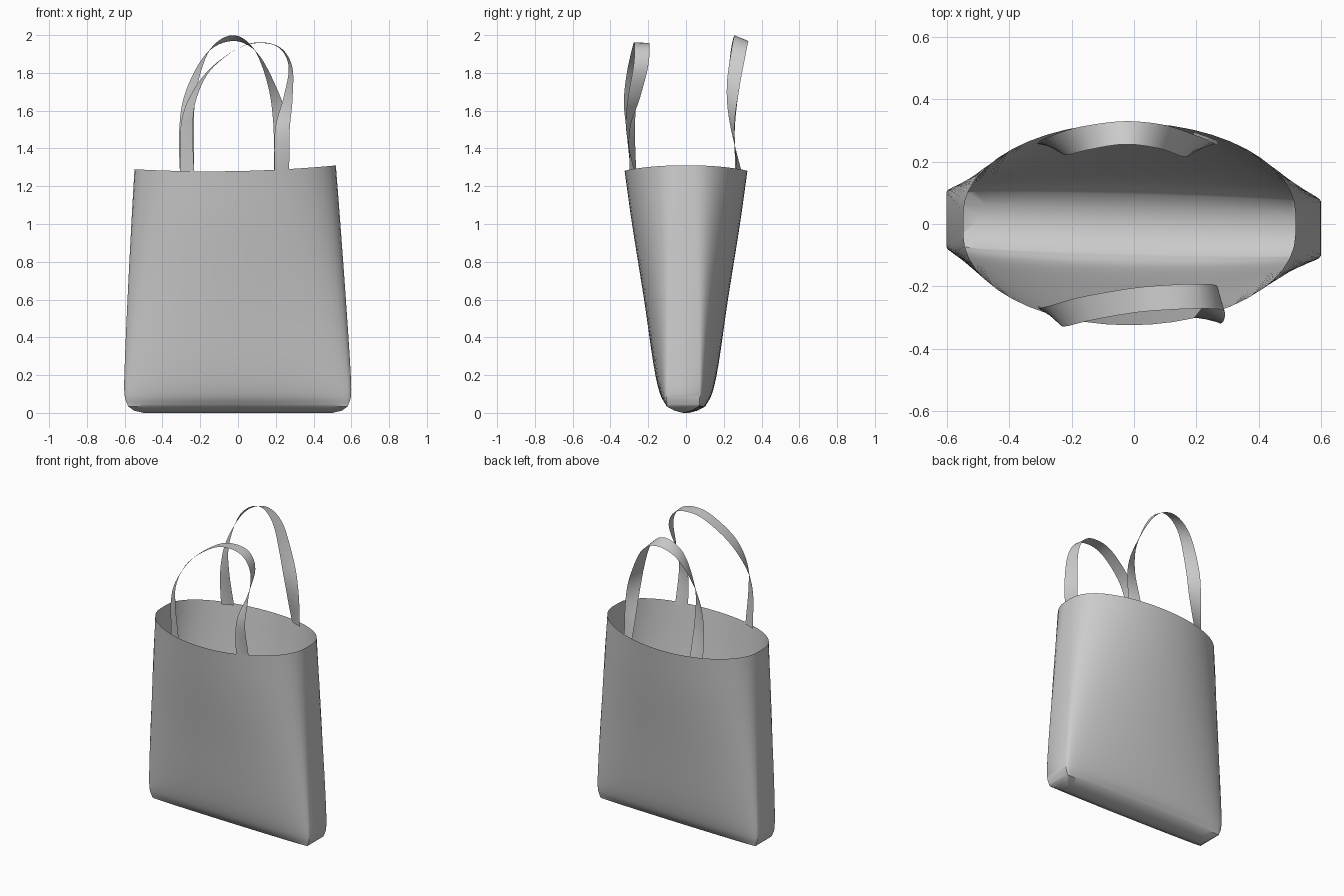
import bpy, bmesh, math
from mathutils import Vector

if "Cube" in bpy.data.objects:
    bpy.data.objects.remove(bpy.data.objects["Cube"])


def spline(keys, steps):
    # Catmull-Rom through tuples of any length
    pts = [Vector(k) for k in keys]
    pts = [pts[0] * 2 - pts[1]] + pts + [pts[-1] * 2 - pts[-2]]
    out = []
    for i in range(1, len(pts) - 2):
        p0, p1, p2, p3 = pts[i - 1:i + 3]
        for s in range(steps):
            t = s / steps
            out.append(0.5 * (2 * p1 + (p2 - p0) * t + (2 * p0 - 5 * p1 + 4 * p2 - p3) * t * t
                              + (3 * p1 - p0 - 3 * p2 + p3) * t ** 3))
    return out + [pts[-2]]


def sheet(name, rows, closed, angle):
    # skin a list of equal-length point rows
    bm = bmesh.new()
    grid = [[bm.verts.new(p) for p in row] for row in rows]
    n = len(grid[0])
    for r0, r1 in zip(grid, grid[1:]):
        for i in range(n if closed else n - 1):
            j = (i + 1) % n
            bm.faces.new((r0[i], r0[j], r1[j], r1[i]))
    bmesh.ops.remove_doubles(bm, verts=bm.verts, dist=0.0005)
    bmesh.ops.recalc_face_normals(bm, faces=bm.faces)
    me = bpy.data.meshes.new(name)
    bm.to_mesh(me)
    bm.free()
    ob = bpy.data.objects.new(name, me)
    bpy.context.collection.objects.link(ob)
    bpy.ops.object.select_all(action='DESELECT')
    ob.select_set(True)
    bpy.context.view_layer.objects.active = ob
    bpy.ops.object.shade_smooth_by_angle(angle=math.radians(angle))
    return ob


def section(z, a, b, e):
    # bowed front and back panels joined by narrow side gussets
    h = z / 1.29
    ring = []
    for side in (-1, 1):
        for k in range(25):
            th = -math.pi / 2 + math.pi * k / 24
            u = math.sin(th) * -side
            y = side * (e + (b - e) * math.cos(th)) - 0.016 * u * (1 - h)
            dz = h ** 3 * (0.02 * u * u + 0.01 * u - 0.01)
            ring.append((a * u - 0.015 * h, y, z + dz))
    return ring


# Bag body: z, half width, half depth at middle, half depth at gusset
floor = [(0, 0.5, 0, 0), (0.012, 0.55, 0.05, 0.045), (0.035, 0.582, 0.095, 0.085)]
walls = spline([(0.035, 0.582, 0.095, 0.085), (0.1, 0.6, 0.135, 0.088), (0.25, 0.597, 0.17, 0.085),
                (0.6, 0.578, 0.222, 0.075), (1.0, 0.553, 0.285, 0.055), (1.29, 0.533, 0.325, 0.035)], 5)
sheet("bag_body", [section(*r) for r in floor[:-1] + walls], True, 40)


def strap(name, keys, width=0.08):
    # key: centre x, y, z, then the direction across the strap
    rows = []
    for k in spline(keys, 6):
        c, d = Vector(k[:3]), Vector(k[3:]).normalized() * width / 2
        rows.append([c - d, c, c + d])
    return sheet(name, rows, False, 60)


# Back handle: a plain loop
strap("back_handle", [
    (-0.27, 0.275, 1.27, 0.93, 0.36, 0),
    (-0.272, 0.25, 1.5, 0.95, -0.2, 0),
    (-0.25, 0.25, 1.7, 0.7, -0.7, 0.05),
    (-0.16, 0.275, 1.91, 0.25, -0.95, 0.25),
    (-0.03, 0.293, 1.984, 0, -0.93, 0.38),
    (0.09, 0.28, 1.92, -0.2, -0.95, 0.25),
    (0.18, 0.25, 1.73, -0.5, -0.8, 0.05),
    (0.225, 0.245, 1.53, -0.9, -0.3, 0),
    (0.23, 0.282, 1.27, -0.93, 0.33, 0)])

# Front handle: leans to the right and twists down its right leg
strap("front_handle", [
    (-0.27, -0.278, 1.27, 0.93, -0.36, 0),
    (-0.272, -0.293, 1.5, 0.8, -0.55, 0),
    (-0.245, -0.295, 1.65, 0.5, -0.8, 0),
    (-0.155, -0.272, 1.81, 0.15, -1, 0),
    (0.0, -0.245, 1.93, 0, -1, 0),
    (0.12, -0.235, 1.96, 0, -1, 0.05),
    (0.225, -0.232, 1.93, 0.1, -1, 0),
    (0.278, -0.24, 1.83, 0.25, -1, 0),
    (0.265, -0.275, 1.67, 0.6, -0.8, 0),
    (0.235, -0.307, 1.5, 0.95, -0.25, 0),
    (0.232, -0.285, 1.27, 0.94, 0.33, 0)])
